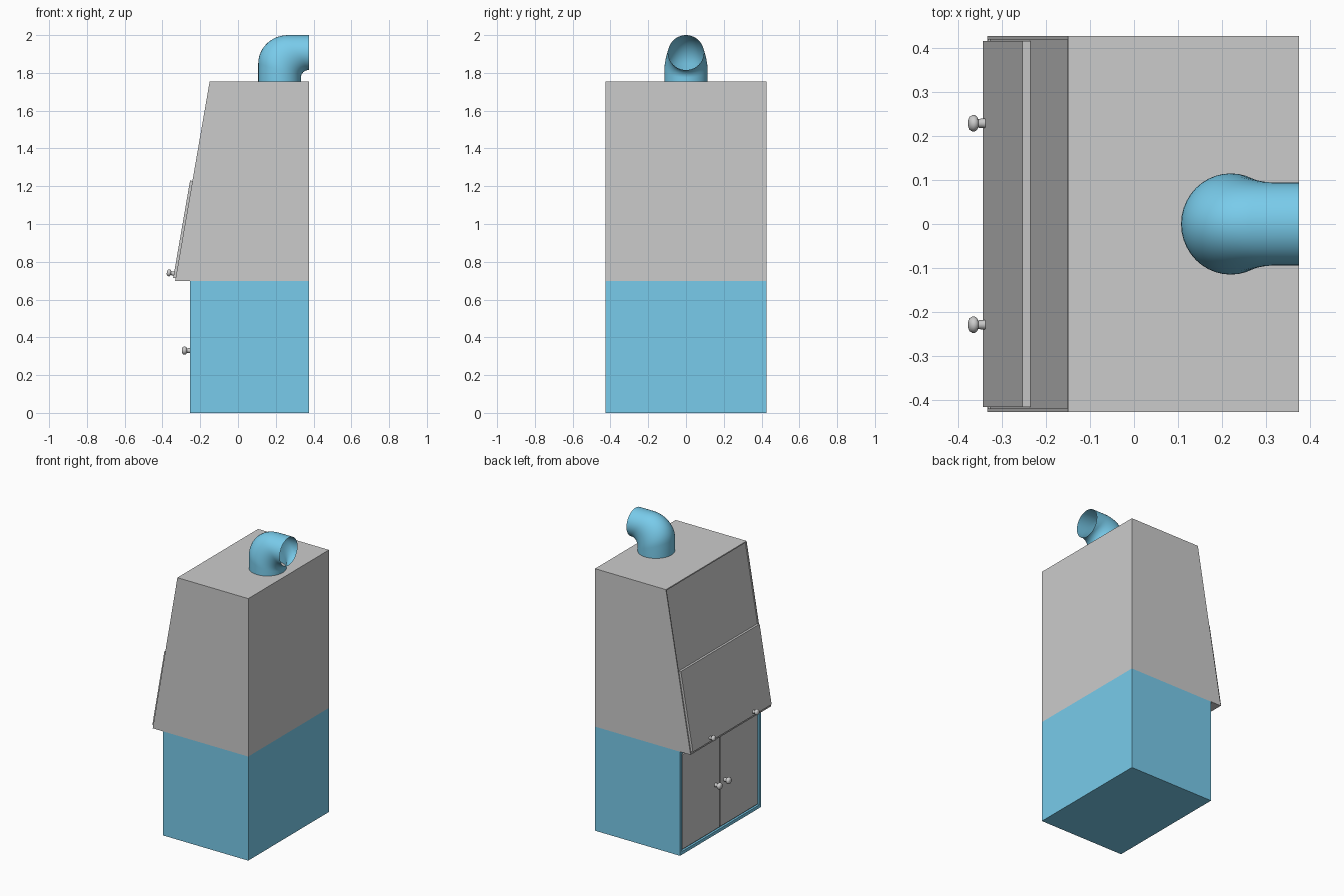
import bpy, bmesh, math
from mathutils import Vector

if "Cube" in bpy.data.objects:
    bpy.data.objects.remove(bpy.data.objects["Cube"])

W = 0.427                      # half width along y
blue = bpy.data.materials.new("blue_paint")
blue.diffuse_color = (0.19, 0.6, 0.83, 1)
blue.use_nodes = True
blue.node_tree.nodes["Principled BSDF"].inputs["Base Color"].default_value = blue.diffuse_color


def finish(bm, name, mat=None, smooth=False):
    bmesh.ops.recalc_face_normals(bm, faces=bm.faces)
    me = bpy.data.meshes.new(name)
    bm.to_mesh(me)
    bm.free()
    ob = bpy.data.objects.new(name, me)
    bpy.context.collection.objects.link(ob)
    if mat:
        me.materials.append(mat)
    if smooth:
        bpy.ops.object.select_all(action='DESELECT')
        ob.select_set(True)
        bpy.context.view_layer.objects.active = ob
        bpy.ops.object.shade_smooth_by_angle(angle=math.radians(40))
    return ob


def prism(name, profile, y0, y1, mat=None, inset=0, depth=0):
    """Extrude an xz profile along y; optionally recess the -x face."""
    bm = bmesh.new()
    face = bm.faces.new([bm.verts.new((x, y0, z)) for x, z in profile])
    ext = bmesh.ops.extrude_face_region(bm, geom=[face])
    for v in ext["geom"]:
        if isinstance(v, bmesh.types.BMVert):
            v.co.y = y1
    bmesh.ops.recalc_face_normals(bm, faces=bm.faces)
    if inset:
        front = min(bm.faces, key=lambda f: f.normal.x)
        bmesh.ops.inset_region(bm, faces=[front], thickness=inset)
        n = front.normal.copy()
        side = bmesh.ops.extrude_discrete_faces(bm, faces=[front])["faces"]
        bmesh.ops.translate(bm, verts=side[0].verts, vec=-n * depth)
    return finish(bm, name, mat)


def rect(x0, x1, z0, z1):
    return [(x0, z0), (x1, z0), (x1, z1), (x0, z1)]


def loft(bm, rings):
    for a, b in zip(rings, rings[1:]):
        for i in range(len(a)):
            j = (i + 1) % len(a)
            bm.faces.new((a[i], a[j], b[j], b[i]))


def knob(name, pos, axis, s=1.0):
    """Lathe a mushroom knob pointing along axis."""
    prof = [(0.011, -0.004), (0.010, 0.016), (0.015, 0.018), (0.0185, 0.023),
            (0.0185, 0.029), (0.015, 0.035), (0.008, 0.038)]
    q = Vector((0, 0, 1)).rotation_difference(Vector(axis))
    bm = bmesh.new()
    rings = []
    for r, h in prof:
        rings.append([bm.verts.new(Vector(pos) + q @ (s * Vector(
            (r * math.cos(k * math.tau / 20), r * math.sin(k * math.tau / 20), h))))
            for k in range(20)])
    loft(bm, rings)
    bm.faces.new(rings[0])
    bm.faces.new(rings[-1])
    finish(bm, name, smooth=True)


# Base cabinet with recessed front
prism("base_cabinet", rect(-0.255, 0.375, 0, 0.697), -W, W, blue, 0.03, 0.014)

# Hood with sloping, slightly recessed front
prism("hood", [(-0.333, 0.697), (0.375, 0.697), (0.375, 1.755), (-0.15, 1.755)],
      -W, W, None, 0.010, 0.006)


# Sliding sash lying on the slope
def slope(z):
    return -0.333 + 0.173 * (z - 0.697)


prism("sash", [(slope(0.715) - 0.013, 0.715), (slope(0.715) + 0.005, 0.712),
               (slope(1.23) + 0.006, 1.227), (slope(1.23) - 0.013, 1.23)],
      -0.4165, 0.4165)

# Doors and knobs, mirrored about the middle
for side, s in (("left", 1), ("right", -1)):
    y0, y1 = sorted((s * 0.006, s * 0.395))
    prism(side + "_door", rect(-0.252, -0.240, 0.032, 0.665), y0, y1)
    knob(side + "_door_knob", (-0.252, s * 0.048, 0.33), (-1, 0, 0), 1.18)
    knob(side + "_sash_knob", (slope(0.737) - 0.013, s * 0.229, 0.737), (-0.985, 0, 0.17))

# Exhaust elbow: open tube lofted between its outer and inner bend lines
pairs = [((0.107, 1.75), (0.333, 1.75))]
N = 12
for i in range(N + 1):
    a = i / N * math.pi / 2
    c, sn = math.cos(a), math.sin(a)
    pairs.append(((0.265 - 0.158 * c, 1.85 + 0.15 * sn),
                  (0.375 - 0.042 * c, 1.775 + 0.04 * sn)))
pairs.append(((0.375, 2.0), (0.3755, 1.815)))
bm = bmesh.new()
rings = []
for i, (o, n) in enumerate(pairs):
    t = min(max((i - 1) / N, 0), 1)
    ry = 0.115 - 0.0205 * t * t * (3 - 2 * t)
    cx, cz = (o[0] + n[0]) / 2, (o[1] + n[1]) / 2
    ax, az = (o[0] - n[0]) / 2, (o[1] - n[1]) / 2
    rings.append([bm.verts.new((cx + ax * math.cos(k * math.tau / 40),
                                ry * math.sin(k * math.tau / 40),
                                cz + az * math.cos(k * math.tau / 40)))
                  for k in range(40)])
loft(bm, rings)
finish(bm, "exhaust_elbow", blue, True)
